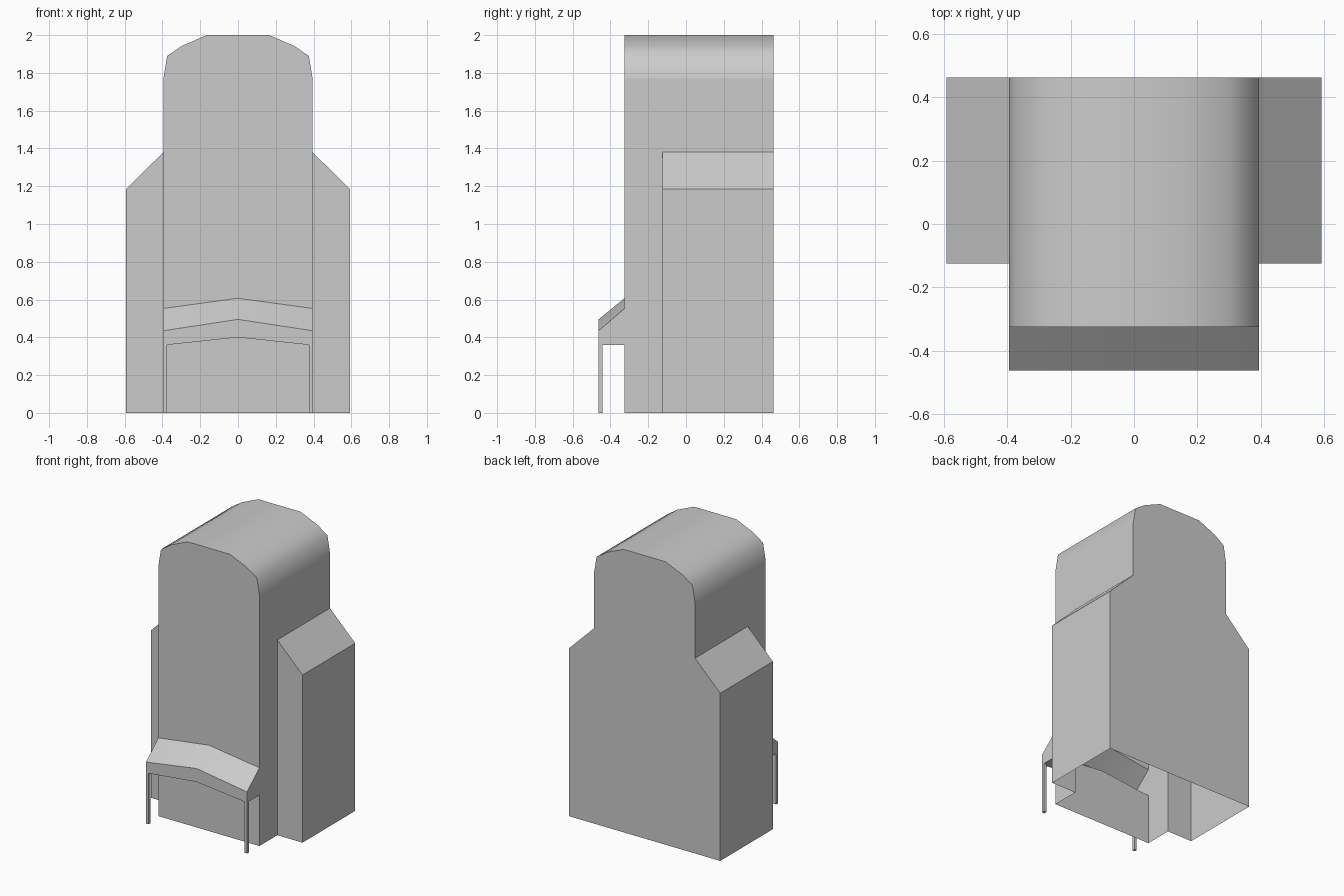
import bpy, bmesh

if "Cube" in bpy.data.objects:
    bpy.data.objects.remove(bpy.data.objects["Cube"])

FRONT, BACK = -0.325, 0.463      # tall central block
WING_FRONT = -0.125              # front of the side wings
PORCH = -0.463                   # front of the porch
W, WW = 0.395, 0.592             # half widths: block, block with wings


def mirrored(name, flat, smooth):
    """Half model (x >= 0) from polygons, welded and mirrored across x = 0."""
    bm = bmesh.new()
    for polys, is_smooth in ((flat, False), (smooth, True)):
        for poly in polys:
            f = bm.faces.new([bm.verts.new(p) for p in poly])
            f.smooth = is_smooth
    bmesh.ops.remove_doubles(bm, verts=bm.verts, dist=1e-4)
    bmesh.ops.recalc_face_normals(bm, faces=bm.faces)
    me = bpy.data.meshes.new(name)
    bm.to_mesh(me)
    bm.free()
    ob = bpy.data.objects.new(name, me)
    bpy.context.collection.objects.link(ob)
    mod = ob.modifiers.new("mirror", 'MIRROR')
    mod.use_clip = True
    return ob


def upright(y, pts):
    """Polygon of (x, z) points in the plane at y."""
    return [(x, y, z) for x, z in pts]


def strip(a, ya, b, yb):
    """Quads between two (x, z) polylines lying at ya and yb."""
    return [[(*a[i], ya), (*a[i + 1], ya), (*b[i + 1], yb), (*b[i], yb)]
            for i in range(len(a) - 1)]


def swept(a, ya, b, yb):
    return [[(x, y, z) for x, z, y in q] for q in strip(a, ya, b, yb)]


# Profiles (x, z)
arch = [(W, 1.77), (0.375, 1.89), (0.297, 1.943), (0.165, 2.0), (0, 2.0)]
wing = [(WW, 0), (WW, 1.185), (W, 1.38)]
porch_low = [(0, 0.40), (0.375, 0.36), (W, 0.36)]
eave = [(0, 0.495), (W, 0.435)]
roof_top = [(0, 0.607), (W, 0.553)]

# Main building: open-bottomed shell, hollow into the wings and porch
walls = [
    upright(BACK, [(0, 0)] + wing + arch),
    upright(FRONT, roof_top + arch),
    upright(FRONT, [(0, 0), (W, 0)] + porch_low[::-1]),
    upright(WING_FRONT, [(W, 0)] + wing),
    [(W, FRONT, 0), (W, WING_FRONT, 0), (W, WING_FRONT, 1.38),
     (W, BACK, 1.38), (W, BACK, 1.77), (W, FRONT, 1.77),
     (W, FRONT, 0.553), (W, FRONT, 0.36)],
] + swept(wing, WING_FRONT, wing, BACK)
mirrored("main_building", walls, swept(arch, FRONT, arch, BACK))

# Porch canopy: fascia, cheeks, ceiling and sloping roof
canopy = [
    upright(PORCH, porch_low + eave[::-1]),
    [(W, PORCH, 0.36), (W, FRONT, 0.36), (W, FRONT, 0.553), (W, PORCH, 0.435)],
] + swept(porch_low, PORCH, porch_low, FRONT)
mirrored("porch_canopy", canopy, swept(eave, PORCH, roof_top, FRONT))

# Porch posts
x0, x1, y1 = 0.375, W, PORCH + 0.02
ring = [(x0, PORCH), (x1, PORCH), (x1, y1), (x0, y1)]
post = [[(*ring[i - 1], 0), (*ring[i], 0), (*ring[i], 0.36), (*ring[i - 1], 0.36)]
        for i in range(4)]
post.append([(*p, 0) for p in ring])
mirrored("porch_post", post, [])
